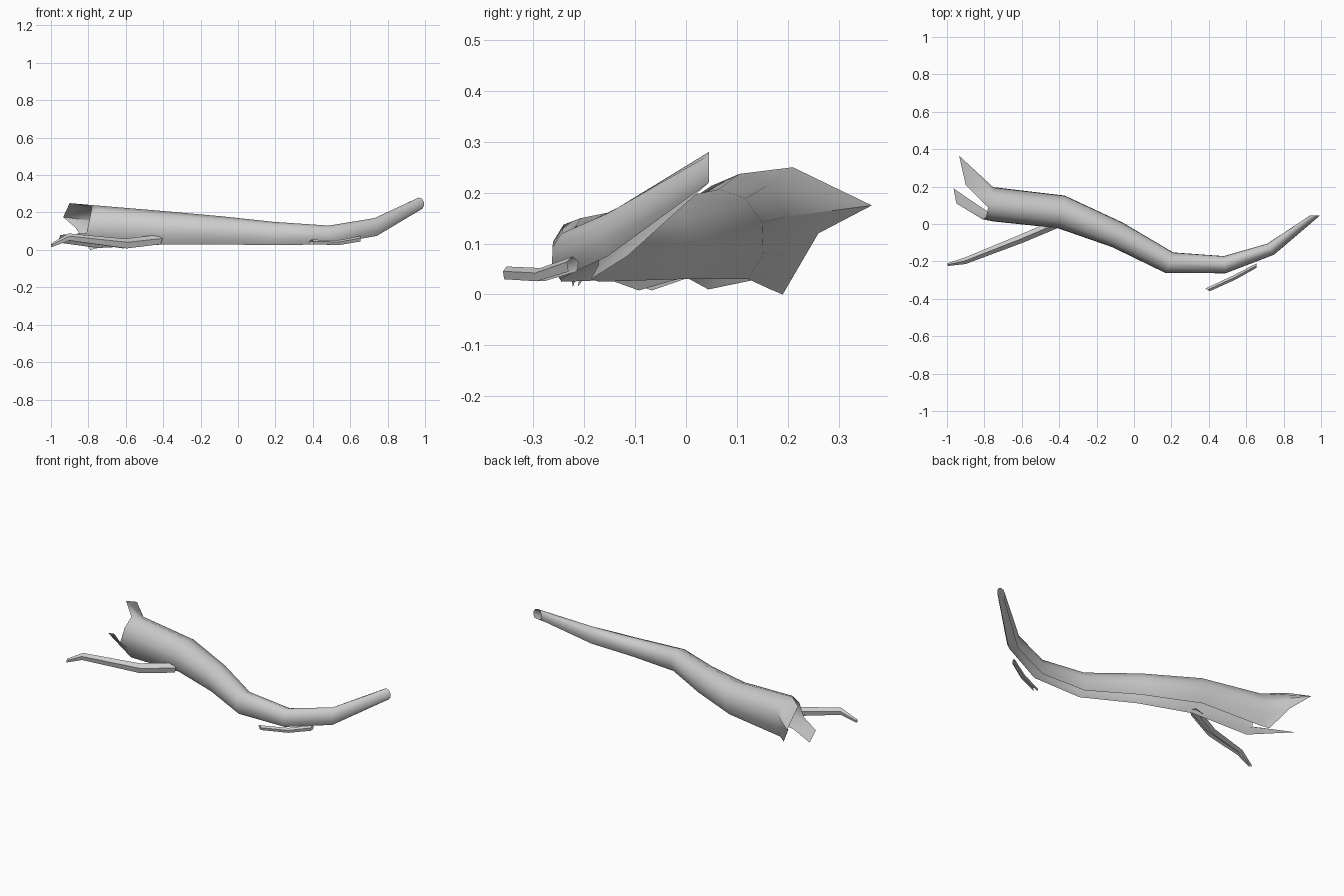
import bpy
import bmesh
import math
from mathutils import Vector

cube = bpy.data.objects.get("Cube")
if cube:
    bpy.data.objects.remove(cube, do_unlink=True)

# One plain grey for the whole dead tree
grey = bpy.data.materials.new("weathered_grey")
grey.use_nodes = True
colour = (0.6, 0.6, 0.6, 1.0)
grey.diffuse_color = colour
shader = next(n for n in grey.node_tree.nodes if n.type == "BSDF_PRINCIPLED")
shader.inputs["Base Color"].default_value = colour
shader.inputs["Roughness"].default_value = 0.9


def arch(station, steps):
    """Open-bottomed ring from the front foot, over the top, to the back foot."""
    back_x, back_y, front_x, front_y, low, high = station
    back, front = Vector((back_x, back_y, 0)), Vector((front_x, front_y, 0))
    tuck = math.radians(50)
    radius = (high - low) / (1 + math.sin(tuck))
    ring = []
    for i in range(steps + 1):
        angle = -tuck + (math.pi + 2 * tuck) * i / steps
        point = front.lerp(back, (1 - math.cos(angle)) / 2)
        point.z = high - radius + radius * math.sin(angle)
        ring.append(point)
    return ring


def loft(name, rings):
    """Skin a row of equal rings into one open, smooth shell."""
    bm = bmesh.new()
    rows = [[bm.verts.new(p) for p in ring] for ring in rings]
    for first, second in zip(rows, rows[1:]):
        for i in range(len(first) - 1):
            bm.faces.new((first[i], first[i + 1], second[i + 1], second[i]))
    mesh = bpy.data.meshes.new(name)
    bm.to_mesh(mesh)
    bm.free()
    mesh.materials.append(grey)
    obj = bpy.data.objects.new(name, mesh)
    bpy.context.collection.objects.link(obj)
    bpy.ops.object.select_all(action="DESELECT")
    obj.select_set(True)
    bpy.context.view_layer.objects.active = obj
    bpy.ops.object.shade_smooth_by_angle(angle=math.radians(60))
    return obj


# Trunk stations: back edge x y, front edge x y, lowest and highest z
trunk_stations = [
    (0.94, 0.045, 0.995, 0.045, 0.22, 0.28),
    (0.71, -0.105, 0.75, -0.165, 0.075, 0.17),
    (0.48, -0.17, 0.49, -0.265, 0.03, 0.13),
    (0.21, -0.15, 0.17, -0.265, 0.025, 0.15),
    (-0.06, 0.01, -0.12, -0.125, 0.03, 0.18),
    (-0.37, 0.155, -0.41, -0.025, 0.03, 0.207),
    (-0.75, 0.2, -0.75, 0.01, 0.01, 0.237),
]
# Splintered rim: low front flap, top notch, long back splinter
broken_rim = [Vector(p) for p in (
    (-0.965, 0.19, 0.04),
    (-0.95, 0.11, 0.08),
    (-0.81, 0.025, 0.09),
    (-0.79, 0.04, 0.18),
    (-0.78, 0.09, 0.23),
    (-0.9, 0.21, 0.25),
    (-0.935, 0.365, 0.175),
    (-0.87, 0.26, 0.12),
    (-0.79, 0.19, 0.0),
)]
trunk_rings = [arch(s, len(broken_rim) - 1) for s in trunk_stations]
loft("trunk", trunk_rings + [broken_rim])

# Side branch leaving the front of the trunk, forked down at its tip
branch_stations = [
    (-0.48, 0.0, -0.4, -0.02, 0.03, 0.08),
    (-0.62, -0.06, -0.59, -0.1, 0.008, 0.06),
    (-0.91, -0.18, -0.9, -0.215, 0.05, 0.088),
    (-1.0, -0.21, -0.995, -0.225, 0.015, 0.035),
]
loft("side_branch", [arch(s, 4) for s in branch_stations])

# Loose stick beside the thin end
stick_stations = [
    (0.655, -0.21, 0.655, -0.235, 0.045, 0.075),
    (0.53, -0.275, 0.545, -0.297, 0.026, 0.052),
    (0.38, -0.345, 0.405, -0.36, 0.03, 0.055),
]
loft("loose_stick", [arch(s, 4) for s in stick_stations])
